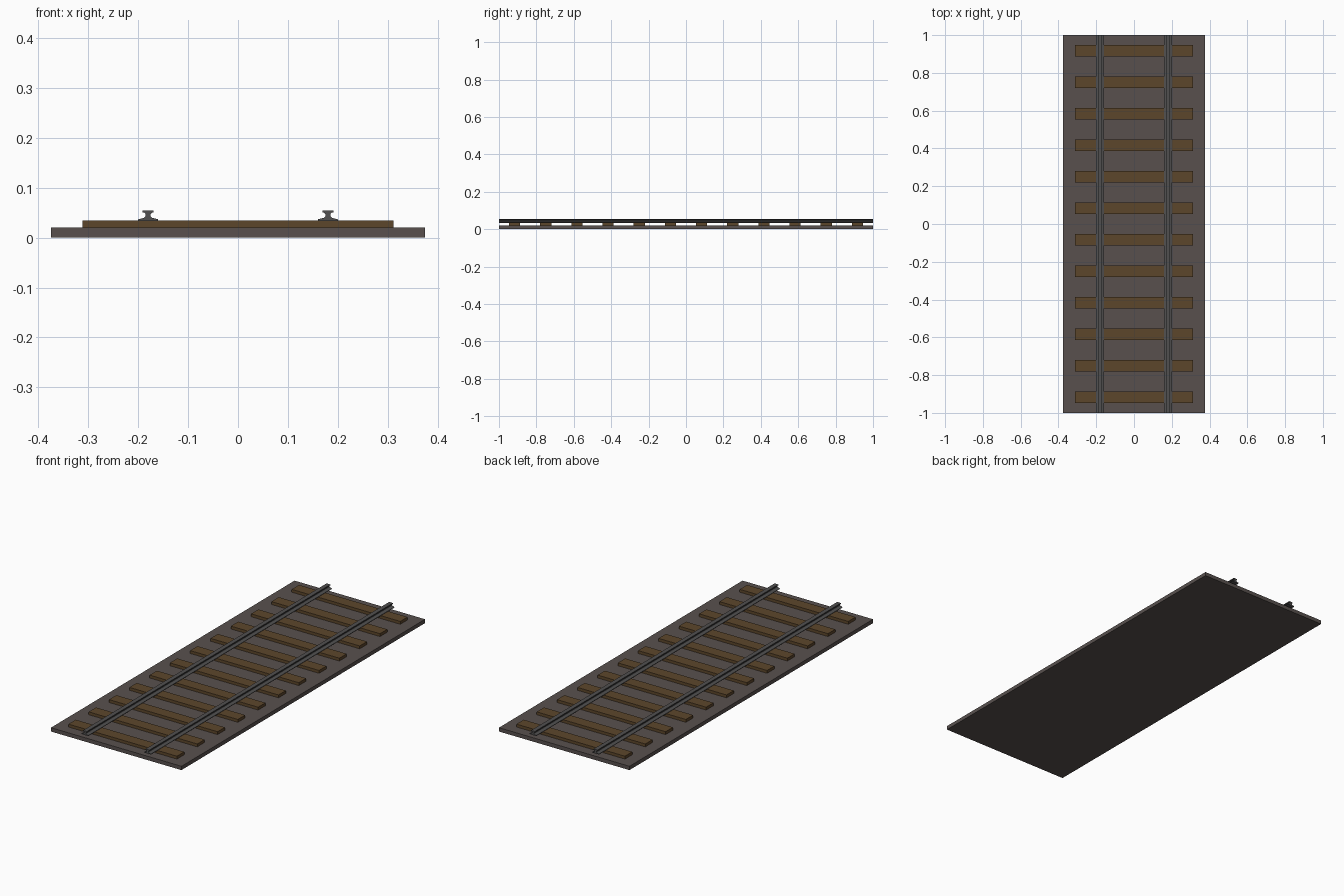
import bpy
import bmesh

if "Cube" in bpy.data.objects:
    bpy.data.objects.remove(bpy.data.objects["Cube"])


def material(name, rgb):
    m = bpy.data.materials.new(name)
    m.diffuse_color = (*rgb, 1.0)
    m.use_nodes = True
    m.node_tree.nodes["Principled BSDF"].inputs["Base Color"].default_value = m.diffuse_color
    return m


GRAVEL = material("gravel grey", (0.098, 0.081, 0.076))
WOOD = material("dark wood", (0.107, 0.061, 0.024))
STEEL = material("rail steel", (0.082, 0.080, 0.080))


def make_object(name, bm, mat):
    bmesh.ops.recalc_face_normals(bm, faces=bm.faces)
    mesh = bpy.data.meshes.new(name)
    bm.to_mesh(mesh)
    bm.free()
    mesh.materials.append(mat)
    ob = bpy.data.objects.new(name, mesh)
    bpy.context.collection.objects.link(ob)
    return ob


def box(name, size, center, mat):
    bm = bmesh.new()
    bmesh.ops.create_cube(bm, size=1.0)
    bmesh.ops.scale(bm, vec=size, verts=bm.verts)
    bmesh.ops.translate(bm, vec=center, verts=bm.verts)
    return make_object(name, bm, mat)


def rail(name, x, mat):
    # Right half of the rail section, foot to head
    half = [(0.020, 0.034), (0.020, 0.037), (0.008, 0.040), (0.005, 0.043),
            (0.005, 0.047), (0.007, 0.050), (0.011, 0.051), (0.011, 0.055)]
    section = half + [(-px, pz) for px, pz in reversed(half)]
    bm = bmesh.new()
    face = bm.faces.new([bm.verts.new((x + px, -1.0, pz)) for px, pz in section])
    out = bmesh.ops.extrude_face_region(bm, geom=[face], use_keep_orig=True)
    moved = [g for g in out["geom"] if isinstance(g, bmesh.types.BMVert)]
    bmesh.ops.translate(bm, vec=(0, 2.0, 0), verts=moved)
    return make_object(name, bm, mat)


# Track bed
box("track_bed", (0.75, 2.0, 0.02), (0, 0, 0.01), GRAVEL)

# Twelve evenly spaced sleepers
COUNT = 12
for i in range(COUNT):
    y = -1.0 + (i + 0.5) * 2.0 / COUNT
    box(f"sleeper_{i + 1}", (0.624, 0.06, 0.015), (0, y, 0.0275), WOOD)

# Pair of rails
rail("left_rail", -0.18, STEEL)
rail("right_rail", 0.18, STEEL)
